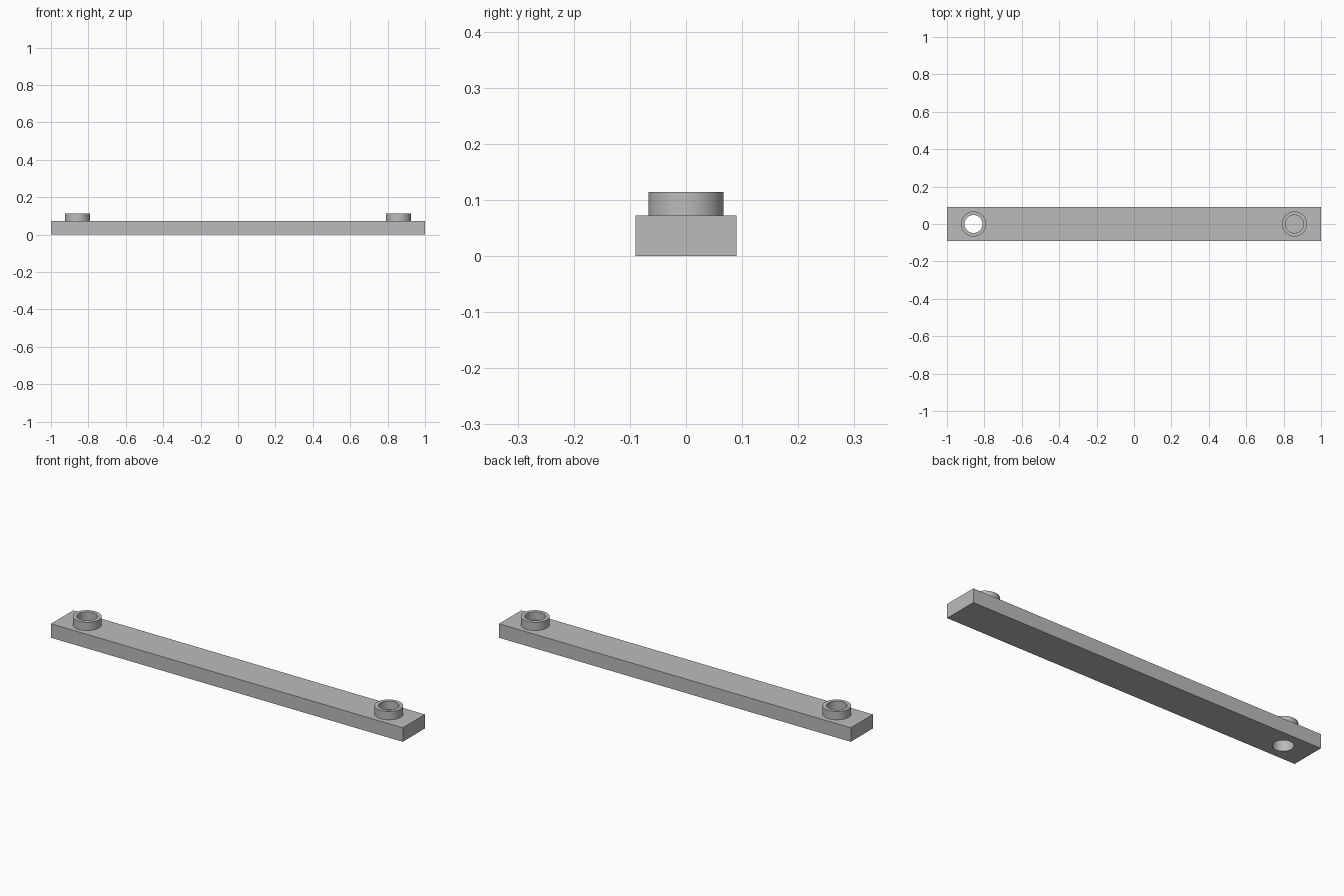
import bpy
import math

HEIGHT = 0.072       # bar thickness
TOP = 0.114          # top of the collars
OUTER, INNER = 0.067, 0.048
OFFSET = 0.858       # collar distance from the middle

cube = bpy.data.objects.get("Cube")
if cube:
    bpy.data.objects.remove(cube, do_unlink=True)

grey = bpy.data.materials.new("light_grey")
grey.use_nodes = True
colour = (0.5, 0.5, 0.5, 1)
grey.diffuse_color = colour
grey.node_tree.nodes["Principled BSDF"].inputs["Base Color"].default_value = colour


def cylinder(name, x, radius, low, high):
    bpy.ops.mesh.primitive_cylinder_add(
        vertices=48, radius=radius, depth=high - low, location=(x, 0, (low + high) / 2))
    obj = bpy.context.object
    obj.name = name
    obj.data.materials.append(grey)
    return obj


def boolean(target, cutter):
    mod = target.modifiers.new("hole", "BOOLEAN")
    mod.operation = "DIFFERENCE"
    mod.solver = "EXACT"
    mod.object = cutter
    bpy.context.view_layer.objects.active = target
    bpy.ops.object.modifier_apply(modifier=mod.name)


# Flat bar
bpy.ops.mesh.primitive_cube_add(size=1, location=(0, 0, HEIGHT / 2))
bar = bpy.context.object
bar.name = "bar"
bar.scale = (2, 0.18, HEIGHT)
bpy.ops.object.transform_apply(location=False, rotation=False, scale=True)
bar.data.materials.append(grey)

# Collars: the right one is drilled through the bar, the left one stops at its top
parts = [bar]
for name, side in (("right_collar", -1), ("left_collar", 1)):
    collar = cylinder(name, side * OFFSET, OUTER, HEIGHT, TOP)
    cutter = cylinder("hole_cutter", side * OFFSET, INNER, -0.1, 0.2)
    boolean(collar, cutter)
    if side < 0:
        boolean(bar, cutter)
    bpy.data.objects.remove(cutter, do_unlink=True)
    parts.append(collar)

# Smooth round walls, crisp edges
bpy.ops.object.select_all(action="DESELECT")
for obj in parts:
    obj.select_set(True)
bpy.context.view_layer.objects.active = bar
bpy.ops.object.shade_smooth_by_angle(angle=math.radians(30))
